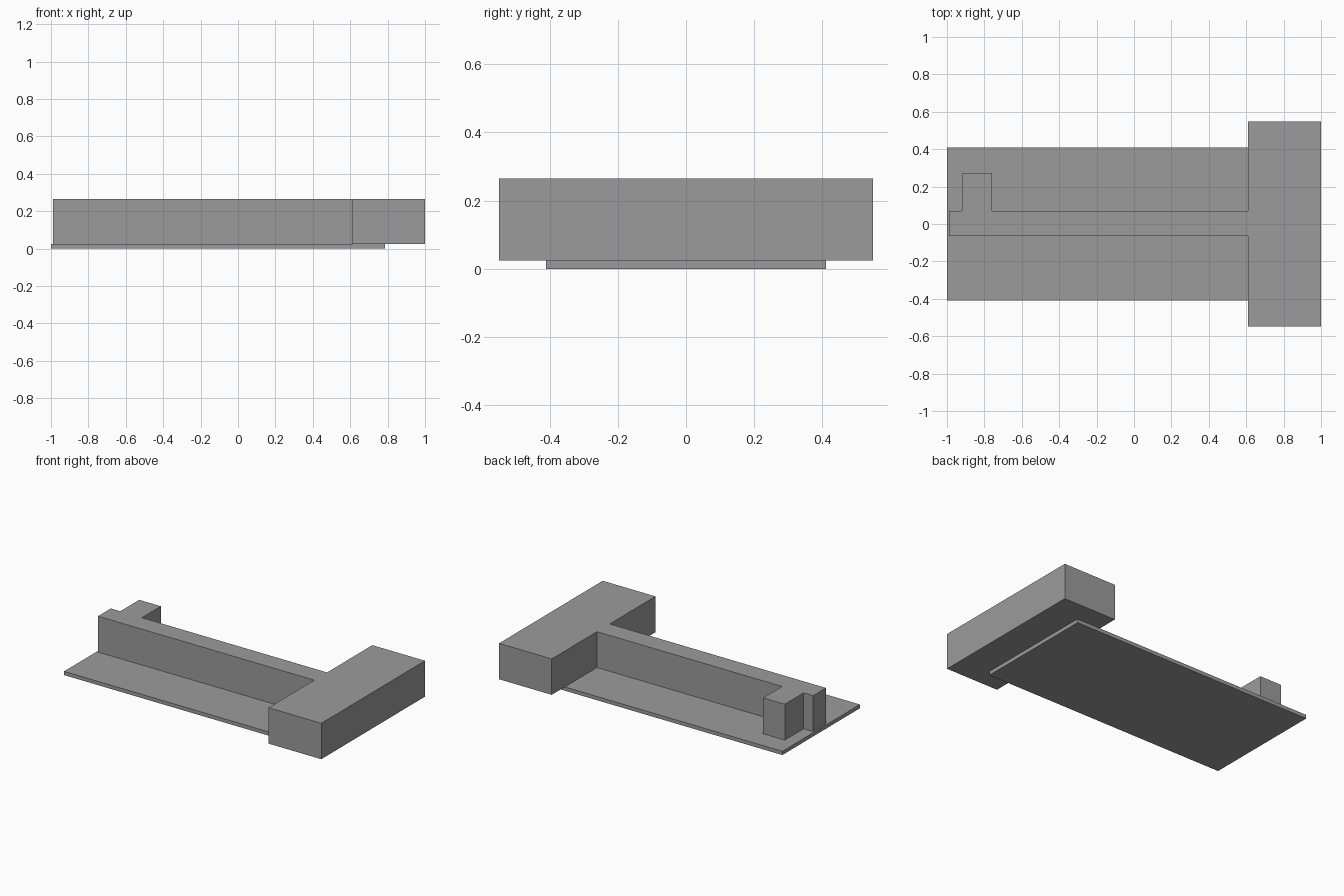
import bpy
import bmesh

cube = bpy.data.objects.get("Cube")
if cube:
    bpy.data.objects.remove(cube, do_unlink=True)

# Single grey material
grey = bpy.data.materials.new("plain grey")
grey.use_nodes = True
colour = (0.33, 0.33, 0.33, 1)
grey.diffuse_color = colour
grey.node_tree.nodes["Principled BSDF"].inputs["Base Color"].default_value = colour


def extrude_plan(name, plan, bottom, top):
    """Raise a flat plan outline into a solid."""
    bm = bmesh.new()
    face = bm.faces.new([bm.verts.new((x, y, bottom)) for x, y in plan])
    raised = bmesh.ops.extrude_face_region(bm, geom=[face])["geom"]
    verts = [v for v in raised if isinstance(v, bmesh.types.BMVert)]
    bmesh.ops.translate(bm, verts=verts, vec=(0, 0, top - bottom))
    bmesh.ops.recalc_face_normals(bm, faces=bm.faces)
    mesh = bpy.data.meshes.new(name)
    bm.to_mesh(mesh)
    bm.free()
    mesh.materials.append(grey)
    obj = bpy.data.objects.new(name, mesh)
    bpy.context.collection.objects.link(obj)
    return obj


PLATE_TOP, BODY_TOP = 0.025, 0.265

# Thin base plate
extrude_plan("base_plate",
             [(-1, -0.41), (0.785, -0.41), (0.785, 0.41), (-1, 0.41)],
             0, PLATE_TOP)

# Crossbar, long beam and side block in one solid
extrude_plan("t_shaped_body", [
    (-0.99, -0.065), (0.61, -0.065),
    (0.61, -0.548), (1, -0.548), (1, 0.548), (0.61, 0.548),
    (0.61, 0.07), (-0.76, 0.07),
    (-0.76, 0.27), (-0.92, 0.27), (-0.92, 0.07), (-0.99, 0.07),
], PLATE_TOP, BODY_TOP)
